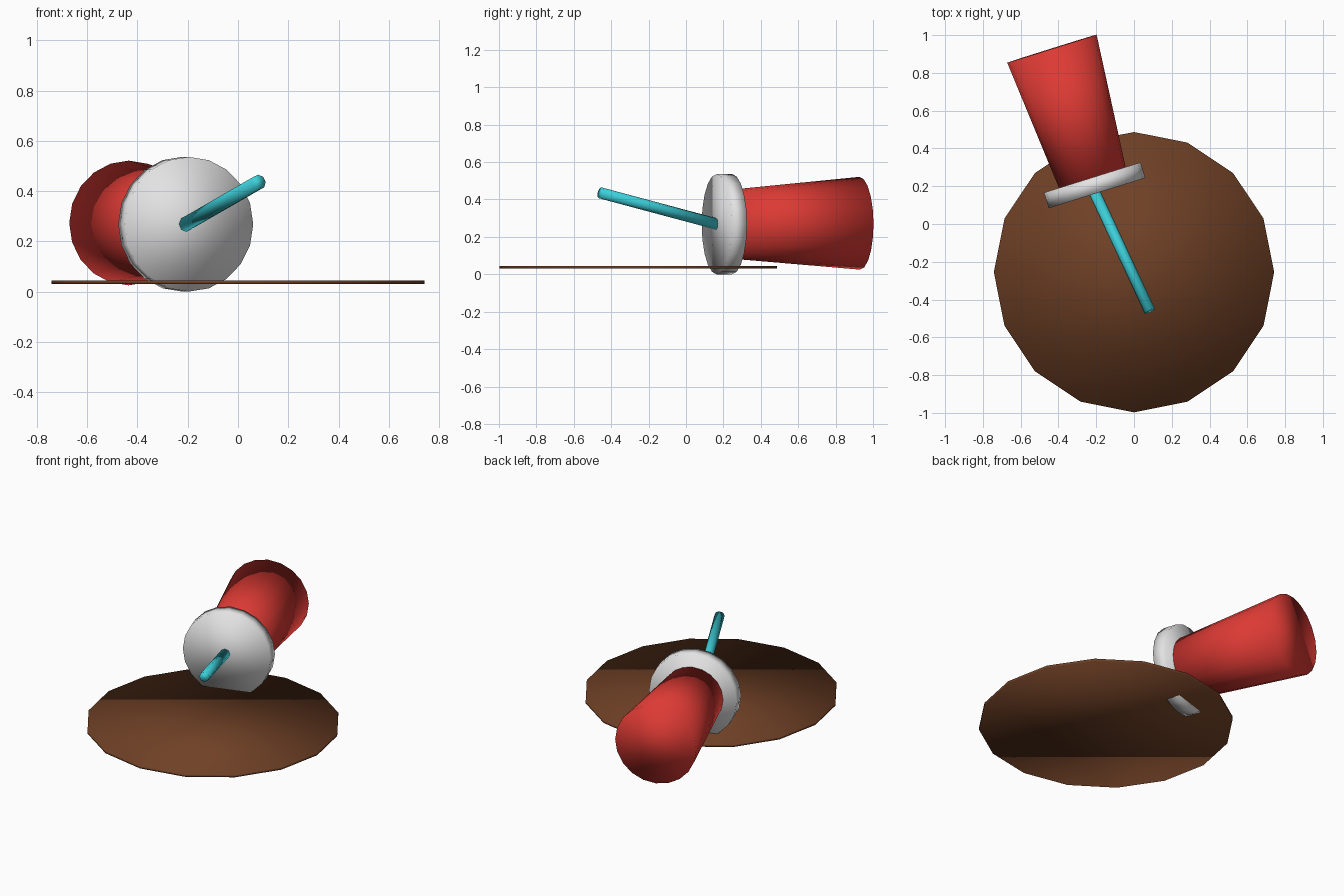
import bpy
from math import radians, sin, cos
from mathutils import Vector

cube = bpy.data.objects.get("Cube")
if cube:
    bpy.data.objects.remove(cube, do_unlink=True)


def material(name, rgb):
    mat = bpy.data.materials.new(name)
    mat.use_nodes = True
    mat.diffuse_color = (*rgb, 1)
    mat.node_tree.nodes["Principled BSDF"].inputs["Base Color"].default_value = (*rgb, 1)
    return mat


def frustum(name, start, end, r_start, r_end, sides, mat):
    """Closed, softly shaded cone section running from start to end."""
    start, end = Vector(start), Vector(end)
    axis = end - start
    bpy.ops.mesh.primitive_cone_add(
        vertices=sides, radius1=r_start, radius2=r_end, depth=axis.length,
        end_fill_type='NGON', location=(start + end) / 2)
    obj = bpy.context.object
    obj.name = obj.data.name = name
    obj.rotation_euler = axis.to_track_quat('Z', 'Y').to_euler()
    bpy.ops.object.shade_smooth()
    obj.data.materials.append(mat)
    return obj


red = material("cup red", (0.72, 0.042, 0.034))
white = material("lid white", (0.76, 0.76, 0.76))
cyan = material("straw cyan", (0.045, 0.62, 0.69))
brown = material("spill brown", (0.16, 0.052, 0.019))

# Spilled drink: thin flat disc
frustum("spill", (0, -0.255, 0.03), (0, -0.255, 0.045), 0.742, 0.742, 16, brown)

# Tipped cup and lid share one horizontal axis
tilt = radians(17.4)
axis = Vector((-sin(tilt), cos(tilt), 0))
lid_centre = Vector((-0.208, 0.205, 0.268))
frustum("lid", lid_centre - axis * 0.043, lid_centre + axis * 0.043,
        0.268, 0.268, 20, white)
frustum("cup", lid_centre + axis * 0.01, lid_centre + axis * 0.758 + Vector((0, 0, 0.005)),
        0.182, 0.248, 20, red)

# Straw leaving the middle of the lid
tip = Vector((0.083, -0.46, 0.436))
entry = Vector((-0.205, 0.16, 0.27))
frustum("straw", entry + (entry - tip) * 0.05, tip, 0.03, 0.03, 8, cyan)
